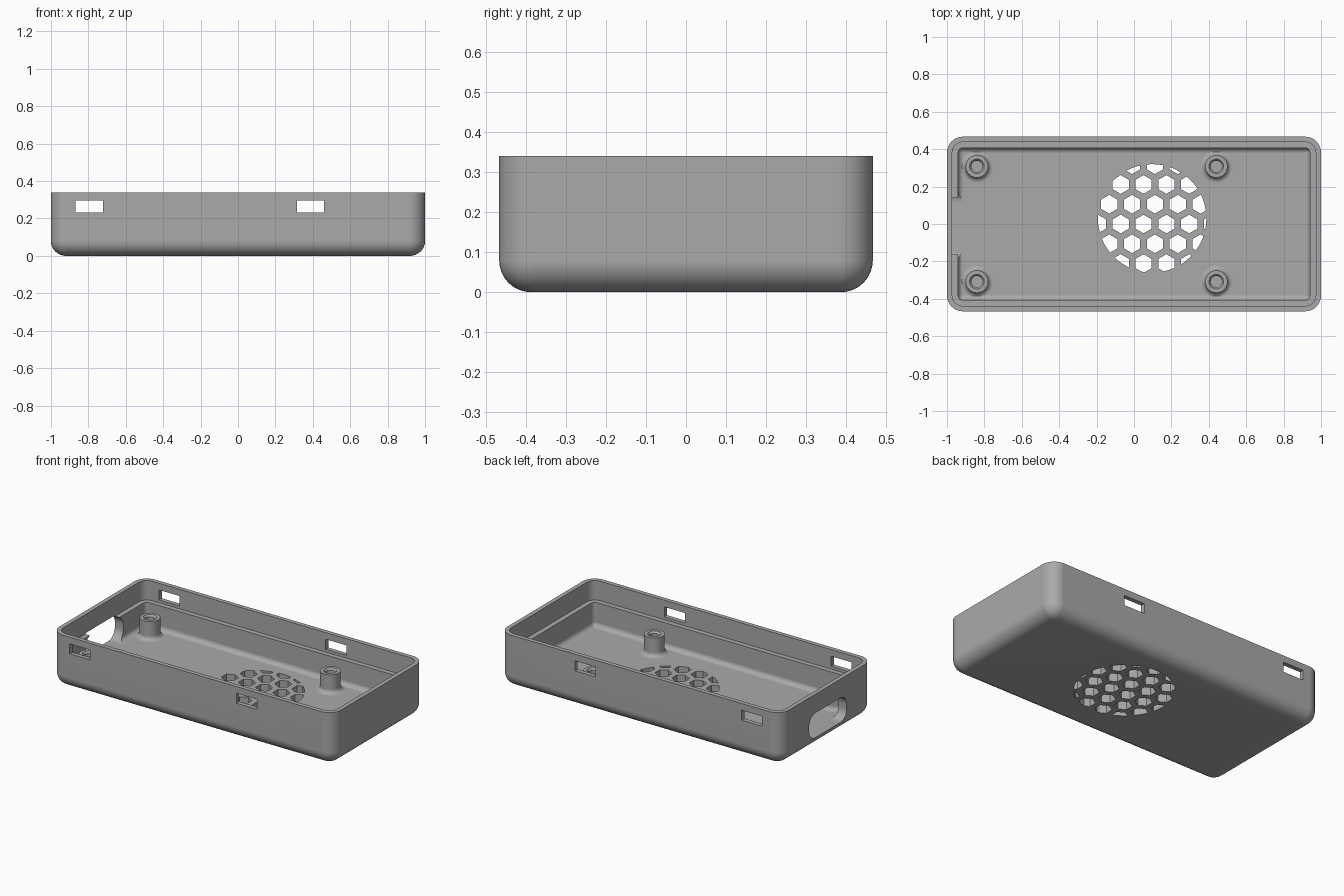
import bpy
import bmesh
from math import sin, cos, pi, radians
from mathutils import Vector, Matrix

if "Cube" in bpy.data.objects:
    bpy.data.objects.remove(bpy.data.objects["Cube"])

HALF_X, HALF_Y, HEIGHT = 1.0, 0.467, 0.34
CORNER, FLOOR, LEDGE, WALL, LIP = 0.085, 0.06, 0.215, 0.06, 0.028

grey = bpy.data.materials.new("grey plastic")
grey.use_nodes = True
colour = (0.4, 0.4, 0.4, 1)
grey.diffuse_color = colour
grey.node_tree.nodes["Principled BSDF"].inputs["Base Color"].default_value = colour


def rounded_rect(hx, hy, r, steps=8):
    """Counter-clockwise outline of a rounded rectangle."""
    points = []
    for i, (sx, sy) in enumerate([(1, 1), (-1, 1), (-1, -1), (1, -1)]):
        for k in range(steps + 1):
            a = (i + k / steps) * pi / 2
            points.append((sx * (hx - r) + r * cos(a), sy * (hy - r) + r * sin(a)))
    return points


def loft(bm, rings):
    """Skin a stack of equal rings and cap both ends."""
    loops = [[bm.verts.new(p) for p in ring] for ring in rings]
    n = len(loops[0])
    for low, high in zip(loops, loops[1:]):
        for i in range(n):
            j = (i + 1) % n
            bm.faces.new((low[i], low[j], high[j], high[i]))
    bm.faces.new(loops[0][::-1])
    bm.faces.new(loops[-1])


def prism(bm, outline, z0, z1):
    loft(bm, [[Vector((x, y, z)) for x, y in outline] for z in (z0, z1)])


def make_object(name, bm):
    bmesh.ops.recalc_face_normals(bm, faces=bm.faces[:])
    mesh = bpy.data.meshes.new(name)
    bm.to_mesh(mesh)
    bm.free()
    mesh.materials.append(grey)
    obj = bpy.data.objects.new(name, mesh)
    bpy.context.collection.objects.link(obj)
    return obj


def select(obj):
    bpy.ops.object.select_all(action='DESELECT')
    obj.select_set(True)
    bpy.context.view_layer.objects.active = obj


def cut(obj, cutter, operation='DIFFERENCE'):
    """Apply a boolean and discard the cutter."""
    mod = obj.modifiers.new("cut", 'BOOLEAN')
    mod.operation, mod.solver, mod.object = operation, 'EXACT', cutter
    select(obj)
    bpy.ops.object.modifier_apply(modifier=mod.name)
    bpy.data.objects.remove(cutter)


def smooth(obj):
    select(obj)
    bpy.ops.object.shade_smooth_by_angle(angle=radians(30))
    mod = obj.modifiers.new("even shading", 'WEIGHTED_NORMAL')
    mod.keep_sharp = True


# Tray: wall section as (inset, height), from the underside over the rim to the floor
arc = [k / 8 * pi / 2 for k in range(9)]
round_out, round_in = 0.08, 0.03
section = [(round_out * (1 - sin(a)), round_out * (1 - cos(a))) for a in arc]
section += [(0, HEIGHT), (LIP, HEIGHT), (LIP, LEDGE), (WALL, LEDGE)]
section += [(WALL + round_in * (1 - cos(a)), FLOOR + round_in * (1 - sin(a))) for a in arc]
bm = bmesh.new()
loft(bm, [[Vector((x, y, z)) for x, y in
           rounded_rect(HALF_X - d, HALF_Y - d, max(CORNER - d, 0.004))]
          for d, z in section])
tray = make_object("case_tray", bm)

# Clip slots through the front and back lips
bm = bmesh.new()
for x in (-0.795, 0.388):
    for side in (-1, 1):
        bmesh.ops.create_cube(bm, size=1, matrix=Matrix.Translation(
            (x, side * HALF_Y, 0.265)) @ Matrix.Diagonal((0.146, 0.12, 0.064, 1)))
cut(tray, make_object("slot_cutter", bm))

# Rounded port opening in the end wall
bm = bmesh.new()
prism(bm, rounded_rect(0.08, 0.19, 0.065), -0.1, 0.1)
bmesh.ops.transform(bm, verts=bm.verts[:], matrix=Matrix.Translation(
    (-HALF_X, -0.01, 0.14)) @ Matrix.Rotation(pi / 2, 4, 'Y'))
cut(tray, make_object("port_cutter", bm))

# Honeycomb vent, trimmed to a circle
PITCH, VENT = 0.122, Vector((0.097, 0.03))
bm = bmesh.new()
for row in range(-3, 4):
    for col in range(-4, 5):
        cx = 0.051 + PITCH * (col + (row % 2) / 2)
        cy = row * PITCH * 0.866
        if (Vector((cx, cy)) - VENT).length < 0.33:
            prism(bm, [(cx + 0.05 * sin(i * pi / 3), cy - 0.05 * cos(i * pi / 3))
                       for i in range(6)], -0.05, 0.12)
vent = make_object("vent_cutter", bm)
bm = bmesh.new()
prism(bm, [(VENT.x + 0.29 * cos(i * pi / 32), VENT.y + 0.29 * sin(i * pi / 32))
           for i in range(64)], -0.04, 0.1)
cut(vent, make_object("vent_circle", bm), 'INTERSECT')
cut(tray, vent)
smooth(tray)

# Screw posts: flared foot, straight barrel, chamfered blind hole
POST_TOP, POST_R, FLARE = 0.18, 0.06, 0.027
profile = [(POST_R + FLARE, FLOOR - 0.01)]
profile += [(POST_R + FLARE * (1 - sin(a)), FLOOR + FLARE * (1 - cos(a))) for a in arc]
profile += [(POST_R, POST_TOP), (0.039, POST_TOP), (0.03, POST_TOP - 0.012), (0.03, FLOOR + 0.01)]
for x, place in ((-0.84, "right"), (0.44, "left")):
    for y, end in ((-0.308, "front"), (0.308, "back")):
        bm = bmesh.new()
        loft(bm, [[Vector((x + r * cos(i * pi / 20), y + r * sin(i * pi / 20), z))
                   for i in range(40)] for r, z in profile])
        smooth(make_object(f"screw_post_{end}_{place}", bm))
